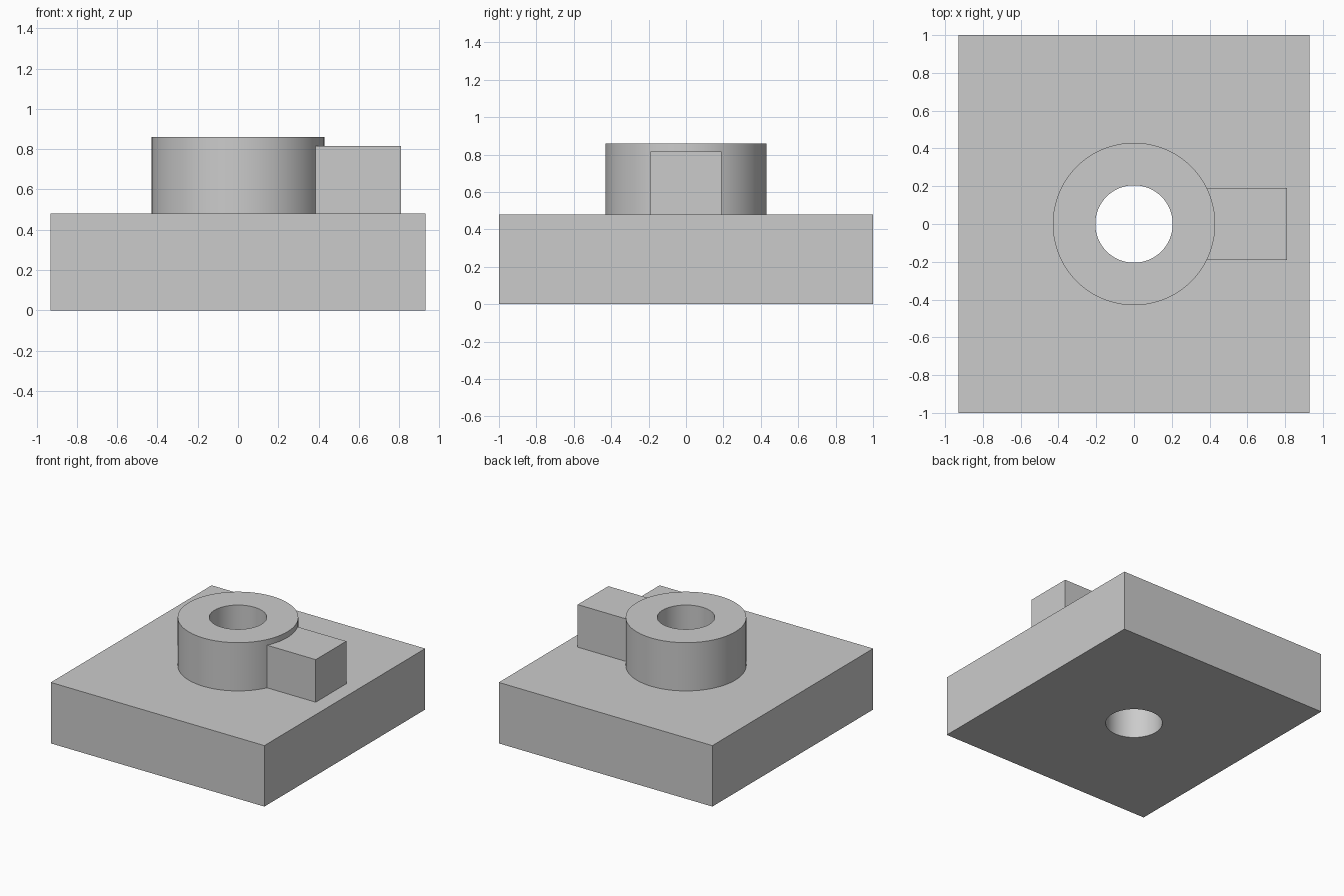
import bpy

cube = bpy.data.objects.get("Cube")
if cube:
    bpy.data.objects.remove(cube, do_unlink=True)

BASE_TOP = 0.48
RING_TOP = 0.86
RING_RADIUS = 0.43
HOLE_RADIUS = 0.205
SIDES = 96

grey = bpy.data.materials.new("plain_grey")
grey.use_nodes = True
colour = (0.6, 0.6, 0.6, 1)
grey.diffuse_color = colour
grey.node_tree.nodes["Principled BSDF"].inputs["Base Color"].default_value = colour


def box(name, low, high):
    centre = [(a + b) / 2 for a, b in zip(low, high)]
    bpy.ops.mesh.primitive_cube_add(size=1, location=centre)
    obj = bpy.context.object
    obj.name = name
    obj.scale = [b - a for a, b in zip(low, high)]
    bpy.ops.object.transform_apply(location=True, rotation=False, scale=True)
    obj.data.materials.append(grey)
    return obj


def cylinder(name, radius, bottom, top):
    bpy.ops.mesh.primitive_cylinder_add(
        vertices=SIDES, radius=radius, depth=top - bottom,
        location=(0, 0, (bottom + top) / 2))
    obj = bpy.context.object
    obj.name = name
    obj.data.materials.append(grey)
    return obj


def activate(obj):
    bpy.ops.object.select_all(action="DESELECT")
    obj.select_set(True)
    bpy.context.view_layer.objects.active = obj


# Solid parts: thick plate, round boss and the side block that runs into it
base_plate = box("base_plate", (-0.93, -1, 0), (0.93, 1, BASE_TOP))
round_boss = cylinder("round_boss", RING_RADIUS, BASE_TOP, RING_TOP)
box("side_block", (0.33, -0.19, BASE_TOP), (0.81, 0.19, 0.815))

# Bore straight through the boss and the plate
bore = cylinder("bore_cutter", HOLE_RADIUS, -0.2, RING_TOP + 0.2)
bore.hide_render = True
for part in (base_plate, round_boss):
    cut = part.modifiers.new("bore", "BOOLEAN")
    cut.operation = "DIFFERENCE"
    cut.solver = "EXACT"
    cut.object = bore
    activate(part)
    bpy.ops.object.modifier_apply(modifier=cut.name)
    bpy.ops.object.shade_smooth_by_angle()
bpy.data.objects.remove(bore, do_unlink=True)
